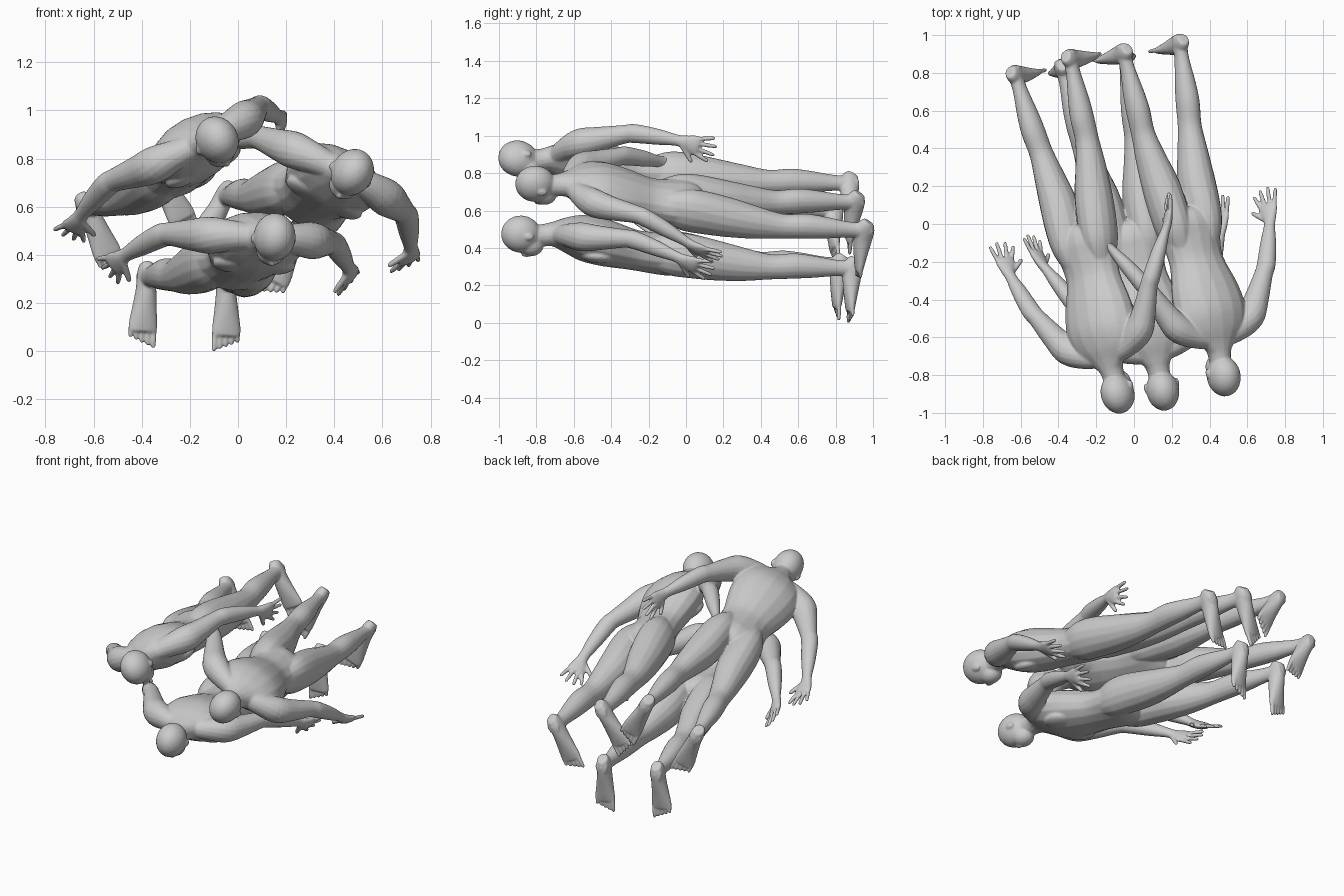
import bpy, bmesh, math
from mathutils import Vector, Matrix

if "Cube" in bpy.data.objects:
    bpy.data.objects.remove(bpy.data.objects["Cube"])

# Local body frame: x = sideways, y = from head to feet, z = towards the back
SIDES = 16
TORSO = [(0, .04, .0, .058, .06), (0, .12, .015, .064, .06), (0, .17, .025, .1, .068),
         (0, .25, .028, .178, .1), (0, .34, .022, .2, .125), (0, .46, .004, .19, .125),
         (0, .62, -.018, .152, .108), (0, .74, -.022, .165, .113), (0, .82, -.02, .178, .116),
         (0, .88, -.02, .15, .1), (0, .91, -.02, .09, .07)]
ARM = [(.03, .19, .025, .05, .05), (.13, .225, .03, .064, .064), (.215, .28, .032, .078, .076),
       (.272, .365, .038, .067, .064), (.34, .49, .05, .05, .048), (.37, .54, .046, .051, .047),
       (.425, .655, .014, .043, .039), (.468, .745, -.015, .031, .026), (.486, .785, -.031, .038, .024),
       (.498, .835, -.048, .054, .022), (.502, .86, -.054, .05, .018)]
LEG = [(.08, .7, -.02, .06, .085), (.09, .8, -.016, .09, .115), (.096, .9, -.018, .101, .118),
       (.106, 1.05, -.028, .1, .107), (.125, 1.2, -.034, .081, .088), (.14, 1.34, -.032, .063, .067),
       (.149, 1.46, -.015, .063, .068), (.156, 1.56, -.009, .056, .06), (.164, 1.7, -.002, .038, .043),
       (.169, 1.78, .004, .038, .046), (.169, 1.82, .012, .036, .043)]
FOOT = [(.169, 1.795, .055, .03, .035), (.169, 1.78, .02, .04, .052), (.17, 1.778, -.05, .043, .05),
        (.174, 1.78, -.13, .053, .038), (.177, 1.784, -.2, .062, .025), (.177, 1.786, -.225, .058, .02)]
HAND_SIDE = Vector((-.64, -.1, -.76)).normalized()


def refine(rows, steps=4):
    """Smooth curve through the given rows."""
    out = []
    for i in range(len(rows) - 1):
        a, b, c, d = (rows[max(0, min(len(rows) - 1, i + k))] for k in (-1, 0, 1, 2))
        for s in range(steps):
            t = s / steps
            out.append(tuple(q + .5 * t * (r - p + t * (2 * p - 5 * q + 4 * r - w + t * (3 * (q - r) + w - p)))
                             for p, q, r, w in zip(a, b, c, d)))
    return out + [rows[-1]]


def tube(bm, rows, side=(1, 0, 0), mirror=1):
    """Loft of ellipses along a path, closed at both ends."""
    pts = [Vector(r[:3]) for r in rows]
    rings = []
    for i, r in enumerate(rows):
        t = (pts[min(i + 1, len(pts) - 1)] - pts[max(i - 1, 0)]).normalized()
        u = Vector(side)
        u = (u - t * u.dot(t)).normalized()
        v = t.cross(u)
        ring = []
        for k in range(SIDES):
            a = 2 * math.pi * k / SIDES
            p = pts[i] + u * r[3] * math.cos(a) + v * r[4] * math.sin(a)
            ring.append(bm.verts.new((p.x * mirror, p.y, p.z)))
        rings.append(ring)
    for a, b in zip(rings, rings[1:]):
        for k in range(SIDES):
            j = (k + 1) % SIDES
            bm.faces.new((a[k], a[j], b[j], b[k]))
    bm.faces.new(rings[0])
    bm.faces.new(rings[-1])


def ball(bm, center, radii):
    m = Matrix.Translation(center) @ Matrix.Diagonal((*radii, 1))
    bmesh.ops.create_icosphere(bm, subdivisions=3, radius=1, matrix=m)


def finger(bm, base, direction, length, radius, mirror):
    b, d = Vector(base), Vector(direction).normalized()
    rows = [(*(b + d * length * f), radius * k, radius * k)
            for f, k in ((-.25, 1), (.5, 1), (.9, .85), (1, .5))]
    tube(bm, rows, (.6, .3, .74), mirror)


def body_mesh():
    bm = bmesh.new()
    tube(bm, refine(TORSO))
    # head: skull, jaw, nose, ears
    ball(bm, (0, -.008, .008), (.087, .108, .1))
    ball(bm, (0, .05, -.045), (.062, .07, .06))
    ball(bm, (0, .03, -.098), (.012, .026, .014))
    for m in (1, -1):
        ball(bm, (m * .085, .02, .0), (.01, .026, .018))
        # chest volume
        ball(bm, (m * .085, .4, -.065), (.09, .1, .04))
        tube(bm, refine(ARM), HAND_SIDE, m)
        tube(bm, refine(LEG), mirror=m)
        tube(bm, refine(FOOT), mirror=m)
        # four spread fingers and a thumb
        for i, length in enumerate((.085, .105, .108, .09)):
            off = (i - 1.5) * -.027
            base = Vector((.502, .85, -.054)) + HAND_SIDE * off
            aim = Vector((.1, 1, -.22)) + HAND_SIDE * off * 8
            finger(bm, base, aim, length, .0118, m)
        finger(bm, Vector((.489, .79, -.036)) + HAND_SIDE * .034,
               Vector((.1, .8, -.15)) + HAND_SIDE * .85, .085, .0135, m)
        # toes
        for i in range(5):
            finger(bm, (.129 + i * .0245, 1.789, -.225 + i * .004), (0, .08, -1),
                   .066 - i * .006, .0115 - i * .0003, m)
    bmesh.ops.recalc_face_normals(bm, faces=bm.faces)
    me = bpy.data.meshes.new("body")
    bm.to_mesh(me)
    bm.free()
    return me


skin = bpy.data.materials.new("plain_grey")
skin.diffuse_color = (.6, .6, .6, 1)
skin.use_nodes = True
skin.node_tree.nodes["Principled BSDF"].inputs["Base Color"].default_value = skin.diffuse_color
mesh = body_mesh()
mesh.materials.append(skin)

# name, head centre, head-to-feet direction, roll in degrees
FIGURES = [("upper_left_figure", (-.085, -.89, .87), (-.405, 1.76, -.205), 26),
           ("right_figure", (.47, -.8, .735), (-.38, 1.74, -.17), -27),
           ("lower_figure", (.15, -.875, .465), (-.37, 1.76, -.172), -3)]
for name, head, axis, roll in FIGURES:
    ob = bpy.data.objects.new(name, mesh.copy())
    bpy.context.collection.objects.link(ob)
    d = Vector(axis).normalized()
    r = d.cross(Vector((0, 0, 1))).normalized()
    n = r.cross(d)
    rot = Matrix((r, d, n)).transposed() @ Matrix.Rotation(-math.radians(roll), 3, 'Y')
    ob.matrix_world = Matrix.Translation(head) @ rot.to_4x4()
    # fuse the parts into one skin, soften, then thin out the faces
    rm = ob.modifiers.new("fuse", 'REMESH')
    rm.mode, rm.voxel_size, rm.use_smooth_shade = 'VOXEL', .006, True
    sm = ob.modifiers.new("soften", 'SMOOTH')
    sm.factor, sm.iterations = .5, 6
    dec = ob.modifiers.new("thin", 'DECIMATE')
    dec.ratio = .25
